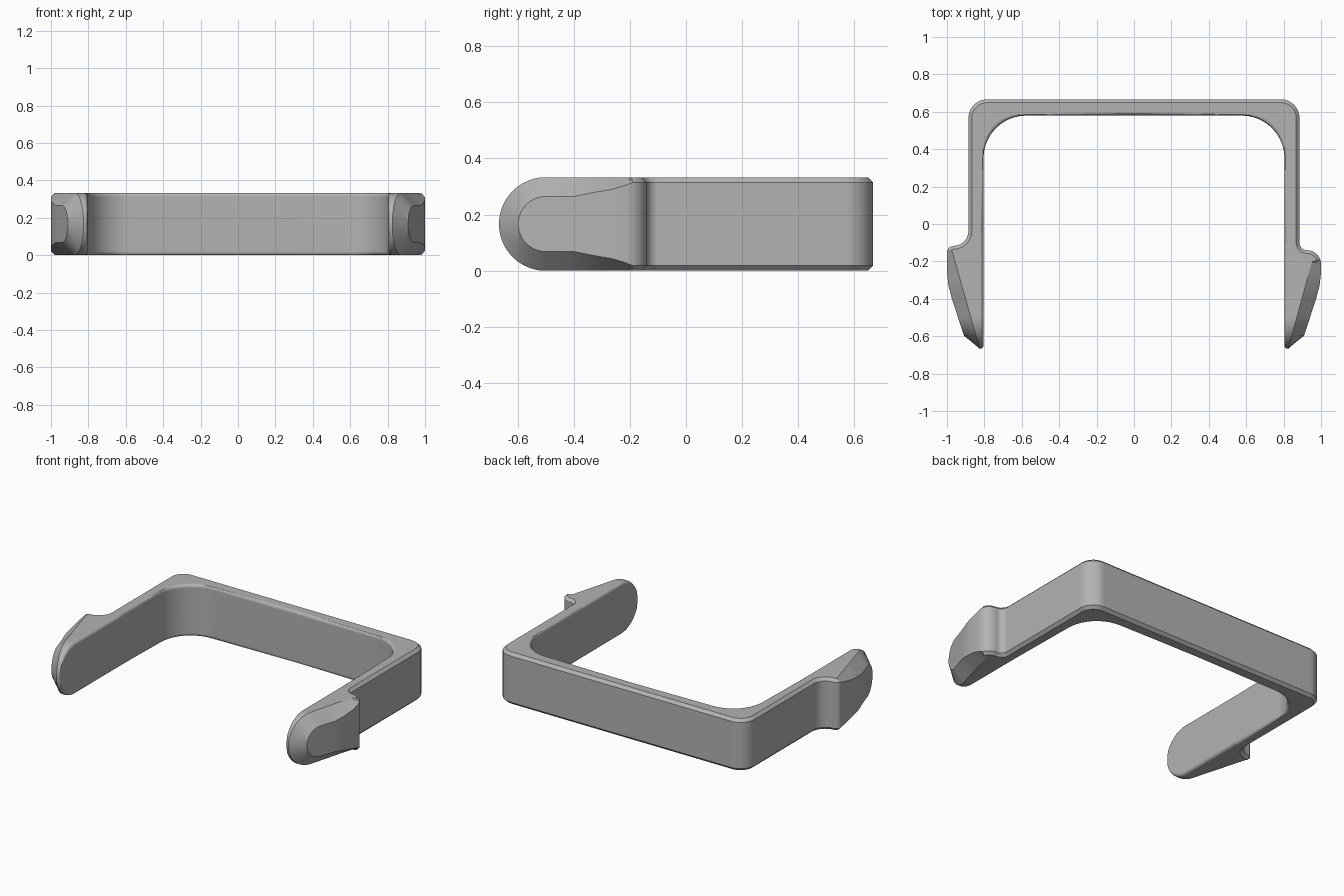
import bpy, bmesh
from math import sin, cos, pi, hypot, sqrt
from mathutils import Vector

if "Cube" in bpy.data.objects:
    bpy.data.objects.remove(bpy.data.objects["Cube"])

H = 0.1665        # half height, also the tip radius
CH = 0.018        # outer chamfer
RND = 0.02        # inner edge rounding
TIP = -0.5        # centre of the rounded tip
PAD = 0.098       # half height of the flat pad on the hook
INNER = 0.805


def arc(cx, cy, r, a0, a1, n):
    """Points on an arc, angles in quarter turns."""
    return [(cx + r * cos((a0 + (a1 - a0) * i / n) * pi / 2),
             cy + r * sin((a0 + (a1 - a0) * i / n) * pi / 2)) for i in range(n + 1)]


def lerp_path(pts, y):
    """Value of a piecewise line at y, with y falling along the list."""
    for (ya, va), (yb, vb) in zip(pts, pts[1:]):
        if y >= yb or (yb, vb) == pts[-1]:
            return va + (vb - va) * (y - ya) / (yb - ya)


def half_stations(concave, convex, start):
    """Stations from the back centre to one tip: inner, outer, top, h, pad h, mid."""
    # Back bar and corner
    outer = [(0, 0.6665)] + arc(0.785, 0.5665, 0.1, 1, 0, 10)
    inner = [(0, 0.58)] + arc(0.575, 0.35, 0.23, 1, 0, 10)
    # Shoulder of the hook
    shoulder = arc(0.885 + concave, -0.14 + concave if concave < 0.06 else -0.037,
                   concave, 2, 3, 7)
    sx, sy = shoulder[-1]
    shoulder += arc(sx, sy - convex, convex, 1, 0, 9)[1:]
    # Tapered hook and rounded tip
    plan = [(-0.26, 1.0), (-0.33, 0.992), (-0.40, 0.974), (-0.60, 0.908)]
    ys = [-0.26, -0.295, -0.33, -0.365, -0.40, -0.45]
    ys += [TIP - H * sin(i * pi / 48) for i in range(25)]
    ys = sorted(ys + [TIP - PAD, TIP - 0.99 * PAD, TIP - 0.96 * PAD], reverse=True)
    outer += shoulder + [(lerp_path(plan, y), y) for y in ys]
    inner += [(INNER, y) for _, y in shoulder] + [(INNER, y) for y in ys]
    rim = [(start[1], start[0]), (TIP - H, 0.825)]
    pad = [(start[1], H - CH), (start[1] - 0.05, 0.128), (-0.33, 0.112), (-0.40, PAD)]

    result = []
    for i, (o, n) in enumerate(zip(outer, inner)):
        o, n = Vector(o), Vector(n)
        a, b = Vector(outer[max(i - 1, 0)]), Vector(outer[min(i + 1, len(outer) - 1)])
        tangent = (b - a).normalized()
        y, h, hp = o.y, H, H - CH
        if i == 0:
            tangent = Vector((1, 0))
        top = o + Vector((tangent.y, -tangent.x)) * CH
        if y < start[1]:
            top = Vector((lerp_path(rim, y), y))
            hp = lerp_path(pad, y) if y > -0.4 else PAD
        if y < TIP:
            d = TIP - y
            h = sqrt(max(H * H - d * d, 0))
            hp = sqrt(max(PAD * PAD - d * d, 0))
            e = max(RND - (H - d), 0)
            n.x += (RND - sqrt(max(RND * RND - e * e, 0))) * 0.7

        def cone(z):
            r = hypot(min(y - TIP, 0), z)
            t = min(max((r - PAD) / (H - PAD), 0), 1)
            return Vector((o.x + (top.x - o.x) * t, y))
        if y < TIP:
            mid, o = cone((h + hp) / 2), cone(hp)
        else:
            mid = (top + o) / 2
        result.append((n, o, top, mid, h, hp))
    return result


def section(station):
    """Closed cross-section: upper half from inside to outside, then mirrored."""
    n, o, top, mid, h, hp = station
    d = (top - n).normalized()
    r = min(RND, (top - n).length, h)
    up = []
    for i in range(6):
        a = i * pi / 10
        up.append((n + d * r * (1 - cos(a)), h - r + r * sin(a)))
    up += [(top, h), (mid, (h + hp) / 2), (o, hp)]
    full = up + [(p, -z) for p, z in reversed(up)]
    return [(p.x, p.y, z + H) for p, z in full]


# The two shoulders have different fillets
left = [section(s) for s in half_stations(0.04, 0.075, (0.955, -0.19))]
right = [section(s) for s in half_stations(0.08, 0.035, (0.974, -0.14))]
right = [[(-x, y, z) for x, y, z in s] for s in right]
rings = right[:0:-1] + left

# Skin the sections into one clip
bm = bmesh.new()
loops = [[bm.verts.new(p) for p in ring] for ring in rings]
for a, b in zip(loops, loops[1:]):
    for i in range(len(a)):
        j = (i + 1) % len(a)
        bm.faces.new((a[i], a[j], b[j], b[i]))
bmesh.ops.remove_doubles(bm, verts=bm.verts, dist=0.0002)
bmesh.ops.dissolve_degenerate(bm, edges=bm.edges, dist=0.0001)
bmesh.ops.recalc_face_normals(bm, faces=bm.faces)
mesh = bpy.data.meshes.new("clip_body")
bm.to_mesh(mesh)
bm.free()
clip = bpy.data.objects.new("clip_body", mesh)
bpy.context.collection.objects.link(clip)

# Plain grey
grey = bpy.data.materials.new("plain_grey")
grey.use_nodes = True
colour = (0.45, 0.45, 0.45, 1)
grey.diffuse_color = colour
grey.node_tree.nodes["Principled BSDF"].inputs["Base Color"].default_value = colour
mesh.materials.append(grey)

# Smooth shading with crisp chamfers
bpy.context.view_layer.objects.active = clip
clip.select_set(True)
bpy.ops.object.shade_smooth_by_angle(angle=0.42)
weighted = clip.modifiers.new("flat_faces", 'WEIGHTED_NORMAL')
weighted.keep_sharp = True
